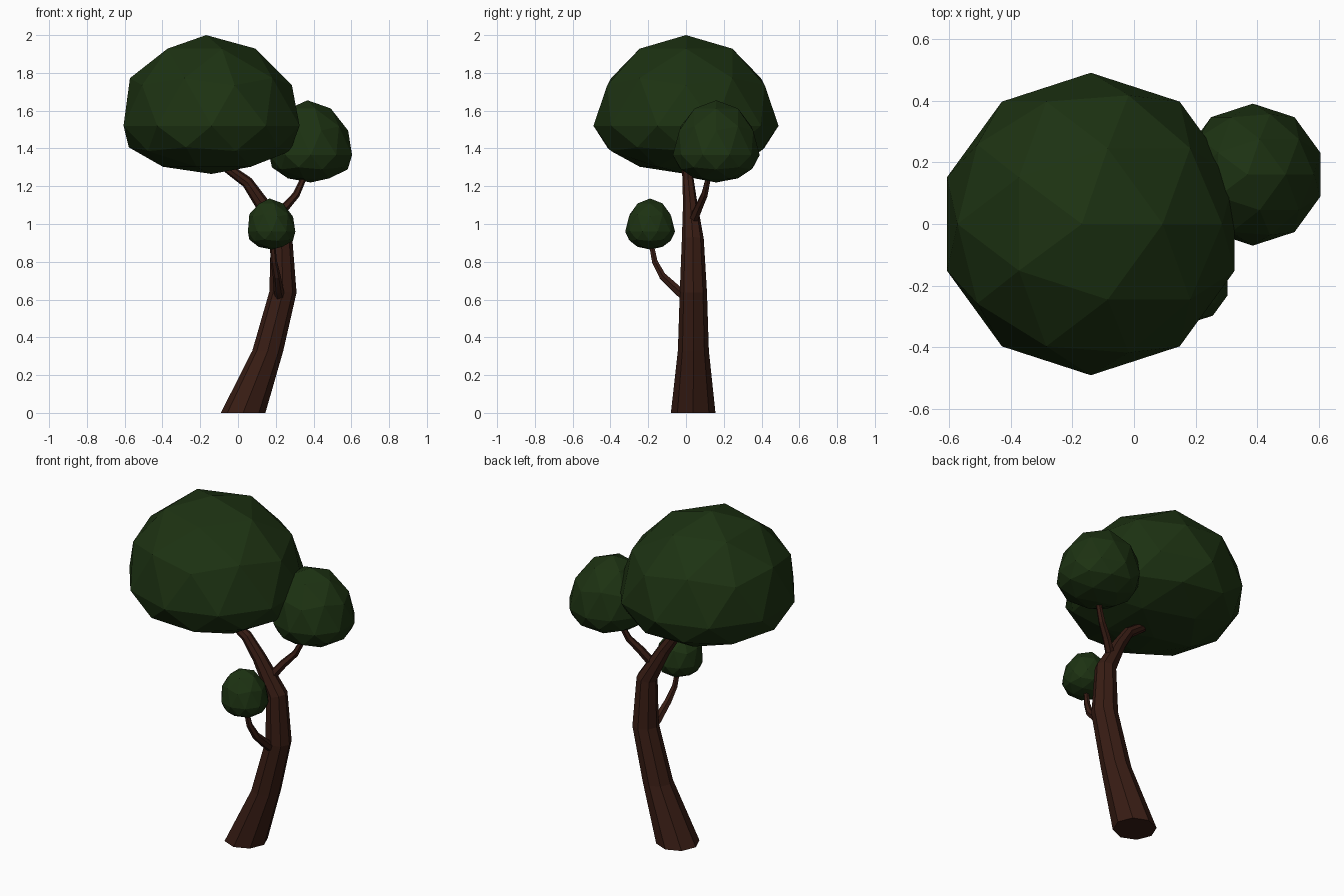
import bpy, bmesh, math
from mathutils import Vector

if "Cube" in bpy.data.objects:
    bpy.data.objects.remove(bpy.data.objects["Cube"])


def material(name, rgb):
    m = bpy.data.materials.new(name)
    m.diffuse_color = (*rgb, 1)
    m.use_nodes = True
    m.node_tree.nodes["Principled BSDF"].inputs["Base Color"].default_value = m.diffuse_color
    return m


bark = material("bark", (0.04, 0.012, 0.007))
green = material("leaf_green", (0.012, 0.032, 0.006))


def finish(bm, name, mat):
    bmesh.ops.recalc_face_normals(bm, faces=bm.faces)
    mesh = bpy.data.meshes.new(name)
    bm.to_mesh(mesh)
    bm.free()
    mesh.materials.append(mat)
    obj = bpy.data.objects.new(name, mesh)
    bpy.context.collection.objects.link(obj)
    return obj


def limb(name, path, sides):
    """Capped tube; path rows are x, y, z, radius, tilt (0 level ring, 1 square to path)."""
    bm = bmesh.new()
    pts = [Vector(p[:3]) for p in path]
    rings = []
    for i, (c, row) in enumerate(zip(pts, path)):
        tangent = (pts[min(i + 1, len(pts) - 1)] - pts[max(i - 1, 0)]).normalized()
        normal = Vector((0, 0, 1)).lerp(tangent, row[4])
        turn = Vector((0, 0, 1)).rotation_difference(normal)
        ring = []
        for k in range(sides):
            a = 2 * math.pi * k / sides
            ring.append(bm.verts.new(c + turn @ Vector((math.cos(a), math.sin(a), 0)) * row[3]))
        rings.append(ring)
    for lo, hi in zip(rings, rings[1:]):
        for k in range(sides):
            j = (k + 1) % sides
            bm.faces.new((lo[k], lo[j], hi[j], hi[k]))
    bm.faces.new(rings[0][::-1])
    bm.faces.new(rings[-1])
    return finish(bm, name, bark)


def foliage(name, centre, radius, up, down):
    """Faceted ball with a flattened underside and a slightly leaning crown."""
    bm = bmesh.new()
    bmesh.ops.create_icosphere(bm, subdivisions=2, radius=1)
    for v in bm.verts:
        z = v.co.z * (up if v.co.z > 0 else down)
        lean = -0.06 * max(z, 0)
        v.co = Vector((v.co.x * radius + lean, v.co.y * radius, z)) + Vector(centre)
    return finish(bm, name, green)


# Curved trunk running into the main bough
limb("trunk", [
    (0.027, 0.038, 0.00, 0.118, 0),
    (0.158, 0.039, 0.33, 0.082, 0),
    (0.238, 0.039, 0.64, 0.072, 0.3),
    (0.230, 0.036, 0.92, 0.058, 0.8),
    (0.125, 0.022, 1.11, 0.038, 1),
    (0.050, 0.012, 1.22, 0.031, 1),
    (-0.06, 0.005, 1.30, 0.026, 1),
], 8)

# Side branches
limb("right_branch", [
    (0.185, 0.030, 1.00, 0.026, 1),
    (0.250, 0.068, 1.09, 0.023, 1),
    (0.308, 0.098, 1.155, 0.019, 1),
    (0.342, 0.115, 1.23, 0.016, 1),
    (0.355, 0.125, 1.32, 0.014, 1),
], 6)
limb("front_branch", [
    (0.225, 0.010, 0.605, 0.030, 1),
    (0.215, -0.045, 0.65, 0.026, 1),
    (0.205, -0.125, 0.725, 0.021, 1),
    (0.190, -0.165, 0.80, 0.017, 1),
    (0.182, -0.185, 0.90, 0.014, 1),
], 6)

# Leaf masses
foliage("main_foliage", (-0.14, 0, 1.52), 0.49, 0.48, 0.255)
foliage("right_foliage", (0.385, 0.16, 1.365), 0.23, 0.29, 0.145)
foliage("front_foliage", (0.178, -0.19, 0.96), 0.132, 0.175, 0.095)
